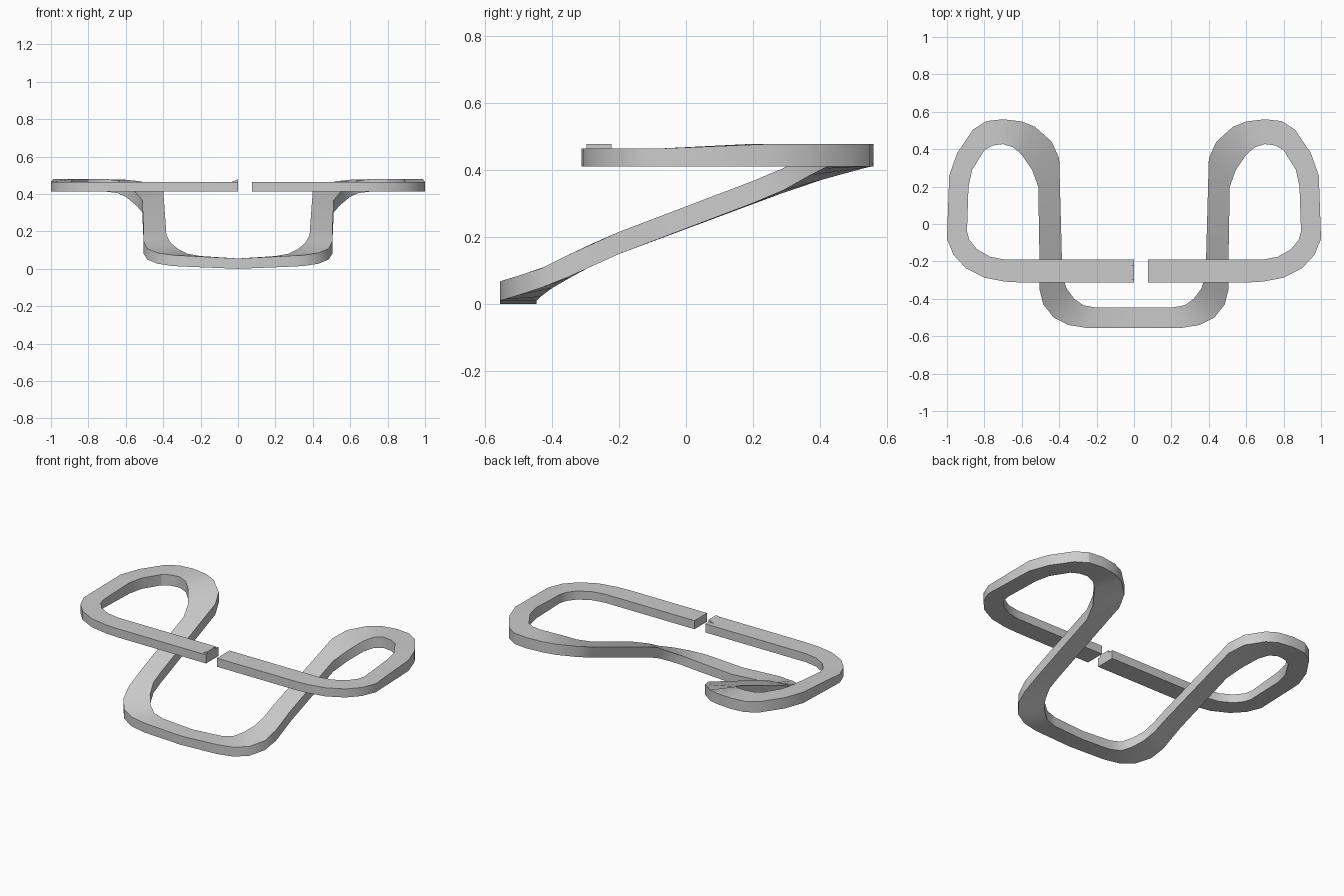
import bpy, bmesh

if "Cube" in bpy.data.objects:
    bpy.data.objects.remove(bpy.data.objects["Cube"])

# Stations along the right half: edge A (x, y), edge B (x, y)
# Level loop, from the gap in the front bar round to the back
level = [
    (0.00, -.313, 0.00, -.19), (.60, -.313, .60, -.19), (.69, -.308, .69, -.19),
    (.80, -.287, .77, -.175), (.90, -.235, .84, -.135), (.965, -.165, .88, -.085),
    (1.0, -.08, .893, -.04), (.988, .26, .885, .20), (.945, .38, .865, .29),
    (.86, .505, .80, .395), (.79, .55, .755, .42), (.70, .56, .70, .427),
]
# Descending leg and lower front bow: edge A, edge B, underside heights of A and B
slope = [
    (.60, .548, .645, .41, .41, .405), (.53, .52, .60, .37, .403, .385),
    (.44, .44, .545, .29, .383, .34), (.40, .35, .512, .20, .355, .302),
    (.385, -.20, .505, -.20, .15, .15), (.383, -.28, .505, -.35, .115, .082),
    (.36, -.345, .485, -.43, .08, .05), (.32, -.40, .43, -.50, .048, .027),
    (.27, -.435, .35, -.54, .022, .015), (.20, -.447, .25, -.556, .01, .01),
]
centre = (0, -.447, 0, -.556, 0, 0)

half = []
for i, (ax, ay, bx, by) in enumerate(level):
    half.append((ax, ay, bx, by, .412, .412, .053 + .014 * min(1, max(0, (ay + .08) / .32))))
for s in slope:
    half.append(s + (.066 if s[1] > -.3 else .058,))
half[0] = (.075,) + half[0][1:2] + (.075,) + half[0][3:]

# Mirror the stations to continue through the bow to the left end at x = 0
left = [(-s[0], s[1], -s[2], s[3], *s[4:]) for s in reversed(half)]
left[-1] = (0, left[-1][1], 0, *left[-1][3:])
path = half + [centre + (.055,)] + left


def mesh_object(name, rings):
    """Join rings of four points into a closed rectangular tube."""
    bm = bmesh.new()
    rows = [[bm.verts.new(p) for p in r] for r in rings]
    for r, q in zip(rows, rows[1:]):
        for k in range(4):
            n = (k + 1) % 4
            bm.faces.new((r[k], r[n], q[n], q[k]))
    bm.faces.new(rows[0])
    bm.faces.new(rows[-1])
    bmesh.ops.recalc_face_normals(bm, faces=bm.faces)
    me = bpy.data.meshes.new(name)
    bm.to_mesh(me)
    bm.free()
    ob = bpy.data.objects.new(name, me)
    bpy.context.collection.objects.link(ob)
    return ob


# Bent band
band = mesh_object("bent_band", [
    [(ax, ay, za), (bx, by, zb), (bx, by, zb + t), (ax, ay, za + t)]
    for ax, ay, bx, by, za, zb, t in path])
bpy.context.view_layer.objects.active = band
band.select_set(True)
bpy.ops.object.shade_smooth_by_angle(angle=0.45)

# Small wedge-shaped catch on the left end of the front bar
mesh_object("end_catch", [
    [(x, -.298, .455), (x, -.222, .455), (x, -.222, z), (x, -.298, z)]
    for x, z in ((-.035, .464), (0, .479))])
